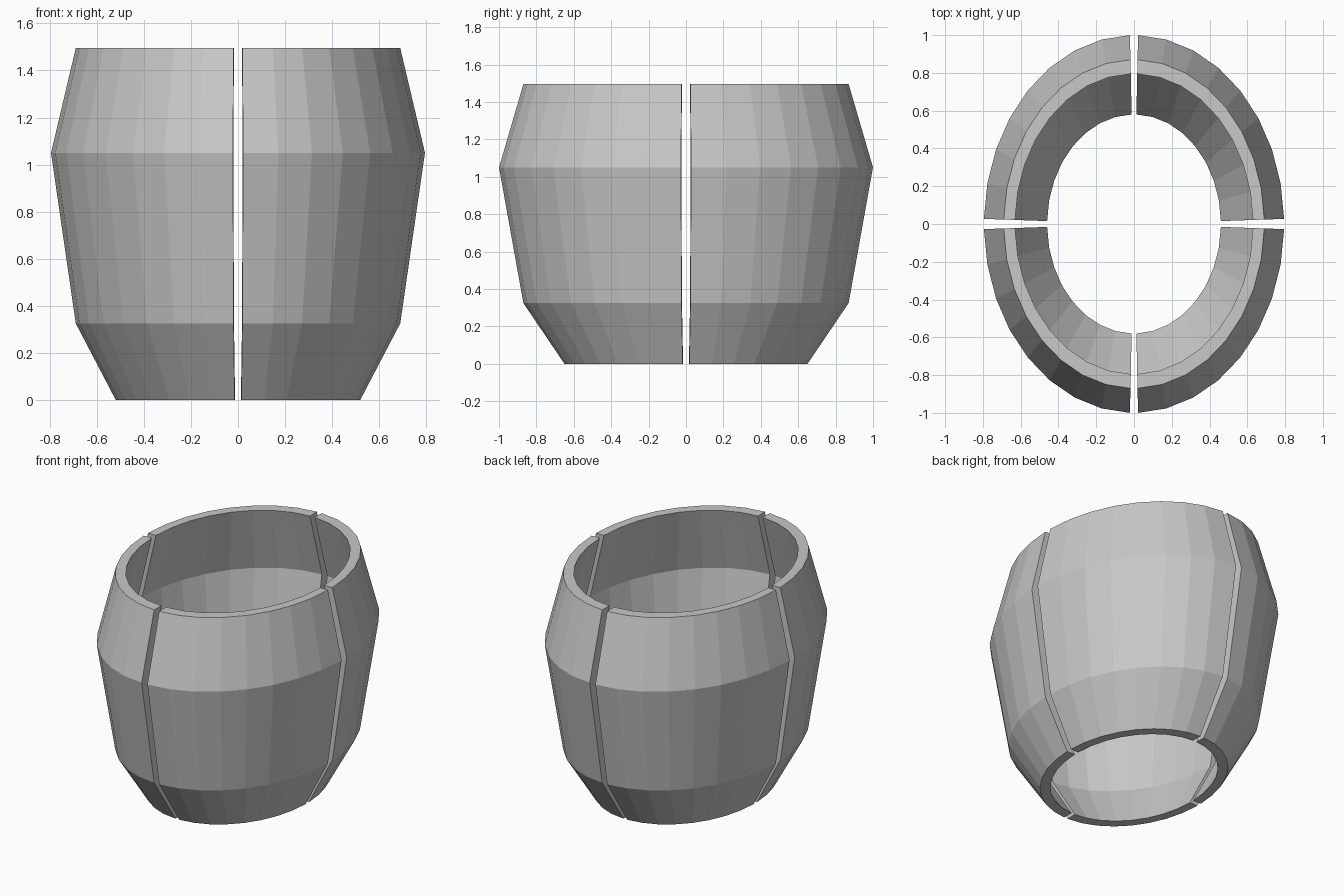
import bpy
import bmesh
from math import cos, sin, radians

cube = bpy.data.objects.get("Cube")
if cube:
    bpy.data.objects.remove(cube, do_unlink=True)

grey = bpy.data.materials.new("plain grey")
grey.use_nodes = True
colour = (0.58, 0.58, 0.58, 1)
grey.diffuse_color = colour
grey.node_tree.nodes["Principled BSDF"].inputs["Base Color"].default_value = colour

# Closed wall section as (x radius, y radius, height): outside up, inside down
OUTER = [(0.52, 0.65, 0), (0.69, 0.87, 0.325), (0.795, 1.0, 1.05), (0.69, 0.87, 1.495)]
INNER = [(0.63, 0.795, 1.495), (0.735, 0.925, 1.05), (0.63, 0.795, 0.325), (0.46, 0.58, 0)]
SECTION = OUTER + INNER
STEPS = 8
GAP = 1.55  # half the opening between panels, in degrees


def shell_panel(name, start):
    """Sweep the wall section through a quarter ellipse, leaving a gap at each end."""
    bm = bmesh.new()
    rings = []
    for i in range(STEPS + 1):
        a = radians(start + GAP + (90 - 2 * GAP) * i / STEPS)
        rings.append([bm.verts.new((rx * cos(a), ry * sin(a), z)) for rx, ry, z in SECTION])
    count = len(SECTION)
    for r, s in zip(rings, rings[1:]):
        for j in range(count):
            k = (j + 1) % count
            bm.faces.new((r[j], s[j], s[k], r[k]))
    # End caps, split into one quad per height band
    for ring in (rings[0], rings[-1]):
        for j in range(len(OUTER) - 1):
            bm.faces.new((ring[j], ring[j + 1], ring[count - 2 - j], ring[count - 1 - j]))
    bmesh.ops.recalc_face_normals(bm, faces=bm.faces)
    mesh = bpy.data.meshes.new(name)
    bm.to_mesh(mesh)
    bm.free()
    mesh.materials.append(grey)
    bpy.context.collection.objects.link(bpy.data.objects.new(name, mesh))


# Four matching panels around the barrel
for n, side in enumerate(("back_left", "back_right", "front_right", "front_left")):
    shell_panel(side + "_panel", 90 * n)
